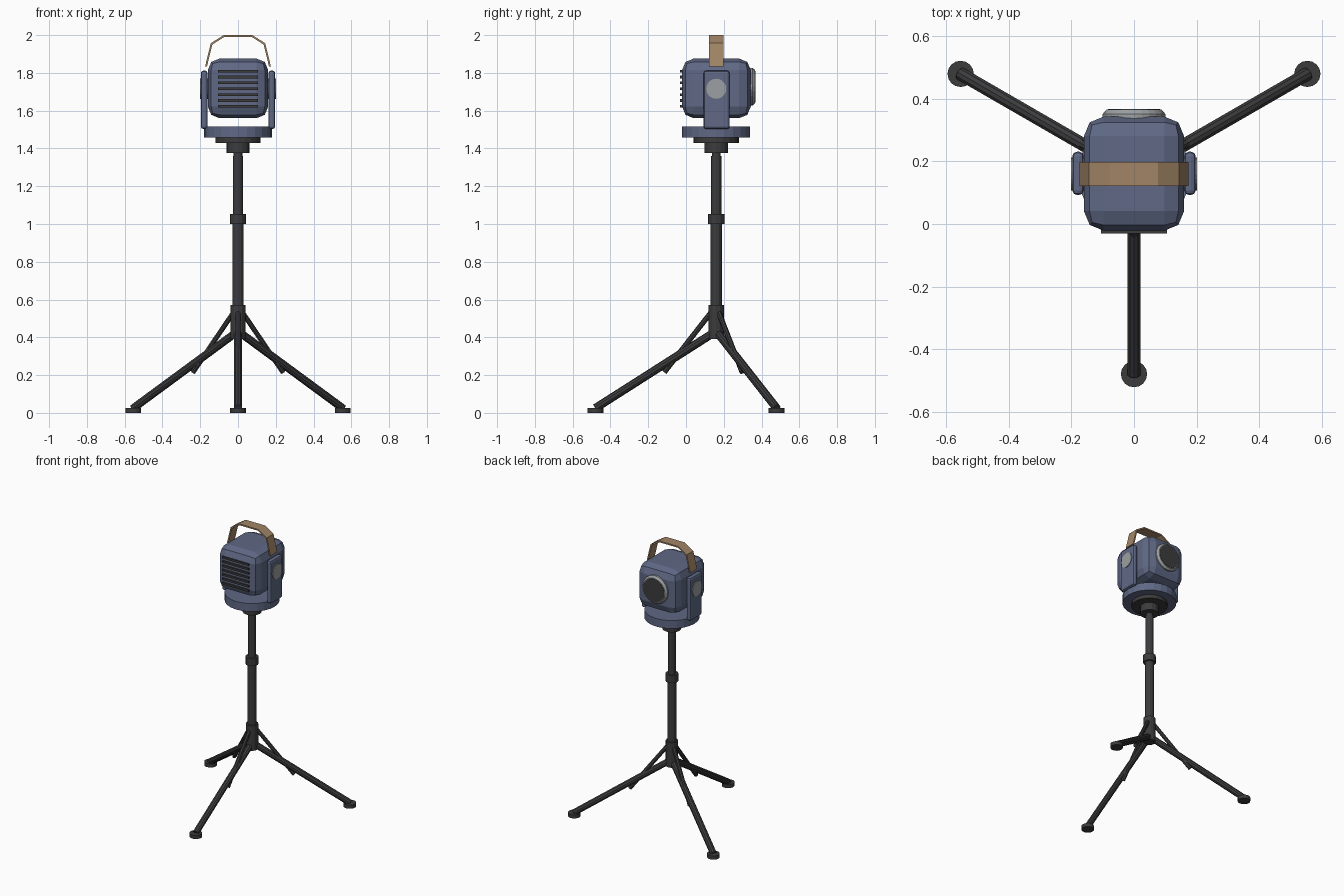
import bpy, math
from mathutils import Vector

if "Cube" in bpy.data.objects:
    bpy.data.objects.remove(bpy.data.objects["Cube"])

CY = 0.16  # y of the column axis


def mat(name, rgb):
    m = bpy.data.materials.new(name)
    m.diffuse_color = (*rgb, 1)
    m.use_nodes = True
    m.node_tree.nodes["Principled BSDF"].inputs["Base Color"].default_value = m.diffuse_color
    return m


BLUE = mat("slate blue", (0.115, 0.14, 0.235))
DARK = mat("dark grey", (0.045, 0.045, 0.048))
TAN = mat("tan", (0.36, 0.235, 0.135))
LIGHT = mat("light grey", (0.33, 0.35, 0.36))


def finish(o, name, m):
    o.name = name
    o.data.materials.clear()
    o.data.materials.append(m)
    return o


def rod(name, a, b, r, m, sides=12, r2=None):
    """Cylinder or cone frustum from point a to point b."""
    a, b = Vector(a), Vector(b)
    d = b - a
    bpy.ops.mesh.primitive_cone_add(vertices=sides, radius1=r, radius2=r if r2 is None else r2,
                                    depth=d.length, location=(a + b) / 2,
                                    rotation=d.to_track_quat('Z', 'Y').to_euler())
    return finish(bpy.context.object, name, m)


def box(name, lo, hi, m, bevel=0, segs=2):
    lo, hi = Vector(lo), Vector(hi)
    bpy.ops.mesh.primitive_cube_add(size=1, location=(lo + hi) / 2)
    o = bpy.context.object
    o.scale = hi - lo
    bpy.ops.object.transform_apply(location=False, rotation=False, scale=True)
    if bevel:
        b = o.modifiers.new("bevel", 'BEVEL')
        b.width, b.segments = bevel, segs
    return finish(o, name, m)


# Column: stacked discs and tubes (name, z0, z1, radius, sides, material)
for n, z0, z1, r, s, m in [
        ("hub", 0.39, 0.57, 0.041, 12, DARK),
        ("lower_tube", 0.5, 1.02, 0.03, 12, DARK),
        ("collar", 1.0, 1.053, 0.043, 12, DARK),
        ("upper_tube", 1.04, 1.36, 0.027, 12, DARK),
        ("top_pin", 1.35, 1.39, 0.023, 12, DARK),
        ("mount_neck", 1.375, 1.435, 0.062, 16, DARK),
        ("mount_disc", 1.43, 1.46, 0.12, 20, DARK),
        ("turntable", 1.457, 1.515, 0.18, 24, BLUE)]:
    rod(n, (0, CY, z0), (0, CY, z1), r, m, s)

# Tripod: three legs with braces and feet
for i in range(3):
    ang = math.radians(-90 + 120 * i)

    def at(r, z):
        return (r * math.cos(ang), CY + r * math.sin(ang), z)
    rod(f"leg_{i}", at(0.02, 0.42), at(0.64, 0.025), 0.022, DARK, 10)
    rod(f"brace_{i}", at(0.025, 0.535), at(0.275, 0.215), 0.014, DARK, 8)
    rod(f"foot_{i}", at(0.64, 0), at(0.64, 0.026), 0.042, DARK, 16)

# Head
box("head", (-0.16, -0.021, 1.56), (0.16, 0.343, 1.876), BLUE, 0.062, 2)

# Yoke arms with pivot caps
for s, side in ((-1, "left"), (1, "right")):
    xs = sorted((s * 0.161, s * 0.197))
    box(f"yoke_arm_{side}", (xs[0], 0.093, 1.503), (xs[1], 0.231, 1.812), BLUE, 0.014, 2)
    rod(f"pivot_cap_{side}", (s * 0.15, CY, 1.716), (s * 0.202, CY, 1.716), 0.053, LIGHT, 20)

# Front grille slats
for i in range(7):
    z = 1.623 + i * 0.031
    box(f"grille_slat_{i}", (-0.105, -0.031, z - 0.007), (0.105, -0.012, z + 0.007), DARK)

# Rear lens: bevelled ring with dark glass
LZ = 1.727
rod("lens_ring", (0, 0.33, LZ), (0, 0.352, LZ), 0.1, LIGHT, 24)
rod("lens_ring_bevel", (0, 0.352, LZ), (0, 0.366, LZ), 0.1, LIGHT, 24, 0.088)
rod("lens_glass", (0, 0.35, LZ), (0, 0.368, LZ), 0.083, DARK, 24)

# Carry handle: flat strap following a bent profile
outer = [(-0.174, 1.835), (-0.144, 1.957), (-0.076, 2.0), (0.076, 2.0), (0.144, 1.957), (0.174, 1.835)]
inner = [(-0.164, 1.835), (-0.136, 1.95), (-0.073, 1.99), (0.073, 1.99), (0.136, 1.95), (0.164, 1.835)]
n = len(outer)
verts = [(x, y, z) for y in (0.122, 0.198) for x, z in outer + inner]
faces = [(0, n, 3 * n, 2 * n), (n - 1, 3 * n - 1, 4 * n - 1, 2 * n - 1)]
for i in range(n - 1):
    a, b, c, d = i, i + 1, n + i + 1, n + i
    k = 2 * n
    faces += [(a, d, c, b), (a + k, b + k, c + k, d + k), (a, b, b + k, a + k), (d, d + k, c + k, c)]
me = bpy.data.meshes.new("handle")
me.from_pydata(verts, [], faces)
h = bpy.data.objects.new("handle", me)
bpy.context.collection.objects.link(h)
finish(h, "carry_handle", TAN)
bpy.context.view_layer.objects.active = h
bpy.ops.object.select_all(action='DESELECT')
h.select_set(True)
bpy.ops.object.mode_set(mode='EDIT')
bpy.ops.mesh.select_all(action='SELECT')
bpy.ops.mesh.normals_make_consistent(inside=False)
bpy.ops.object.mode_set(mode='OBJECT')
